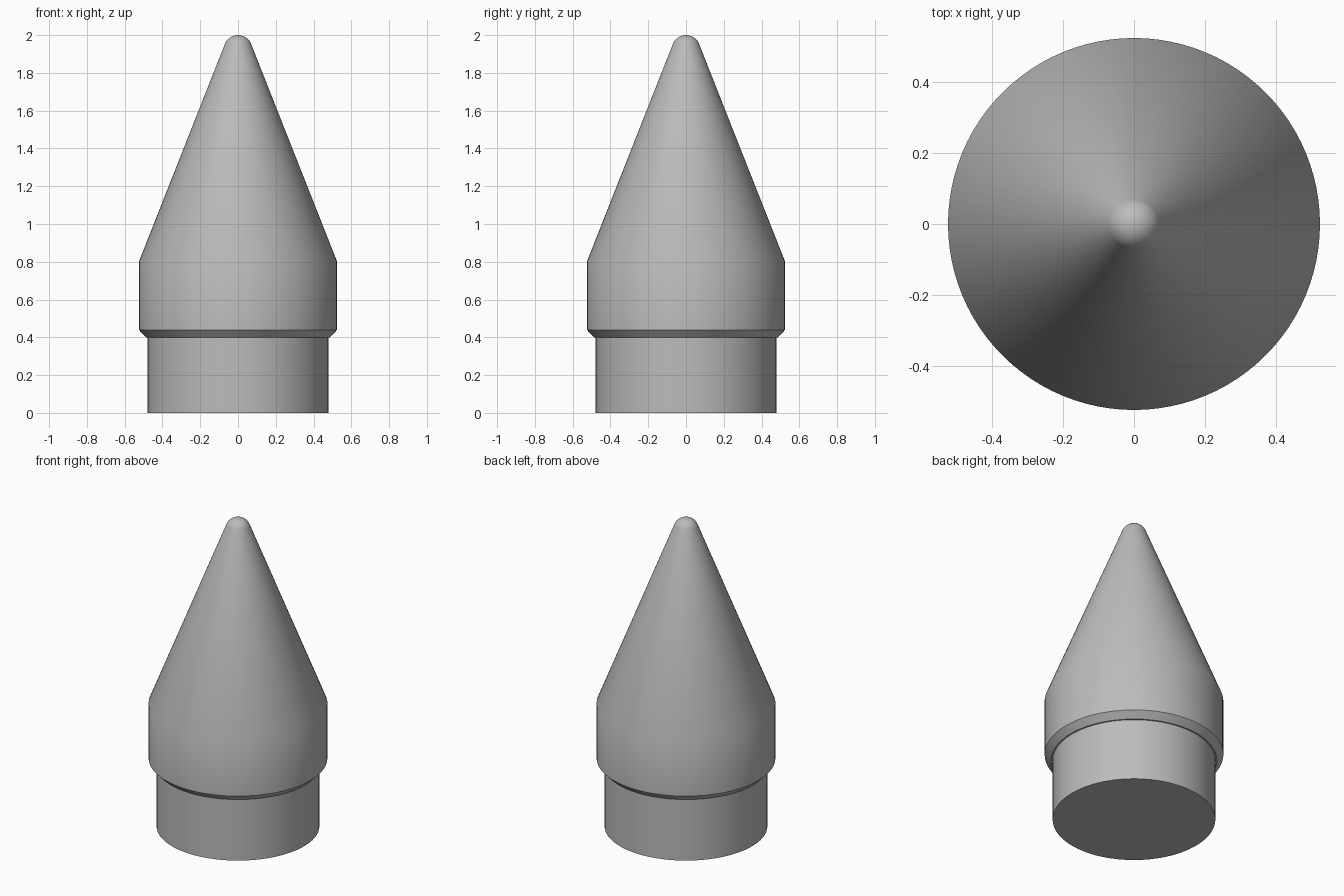
import bpy
import bmesh
from math import atan2, acos, hypot, cos, sin, pi, radians

old = bpy.data.objects.get("Cube")
if old:
    bpy.data.objects.remove(old, do_unlink=True)

SIDES = 96
grey = bpy.data.materials.new("plain grey")
grey.use_nodes = True
colour = (0.5, 0.5, 0.5, 1)
grey.diffuse_color = colour
grey.node_tree.nodes["Principled BSDF"].inputs["Base Color"].default_value = colour


def lathe(name, profile):
    """Spin a radius/height profile, closed at both ends, about z."""
    bm = bmesh.new()
    verts = [bm.verts.new((r, 0, z)) for r, z in profile]
    edges = [bm.edges.new(pair) for pair in zip(verts, verts[1:])]
    bmesh.ops.spin(bm, geom=verts + edges, cent=(0, 0, 0), axis=(0, 0, 1),
                   angle=2 * pi, steps=SIDES)
    bmesh.ops.remove_doubles(bm, verts=bm.verts, dist=1e-5)
    bmesh.ops.recalc_face_normals(bm, faces=bm.faces)
    mesh = bpy.data.meshes.new(name)
    bm.to_mesh(mesh)
    bm.free()
    mesh.materials.append(grey)
    obj = bpy.data.objects.new(name, mesh)
    bpy.context.collection.objects.link(obj)
    bpy.ops.object.select_all(action="DESELECT")
    obj.select_set(True)
    bpy.context.view_layer.objects.active = obj
    bpy.ops.object.shade_smooth_by_angle(angle=radians(30))


# Plug at the base
lathe("base_plug", [(0, 0), (0.478, 0), (0.478, 0.4), (0, 0.4)])

# Chamfered collar, cone and a round tip that meets the cone at a tangent
body_r, shoulder_z = 0.525, 0.8
tip_r, tip_z = 0.075, 1.925
drop = shoulder_z - tip_z
start = atan2(drop, body_r) + acos(tip_r / hypot(body_r, drop))
STEPS = 10
angles = [start + (pi / 2 - start) * i / STEPS for i in range(STEPS)]
tip = [(tip_r * cos(a), tip_z + tip_r * sin(a)) for a in angles]
lathe("nose_cone", [(0, 0.4), (0.487, 0.4), (body_r, 0.44), (body_r, shoulder_z)]
      + tip + [(0, tip_z + tip_r)])
